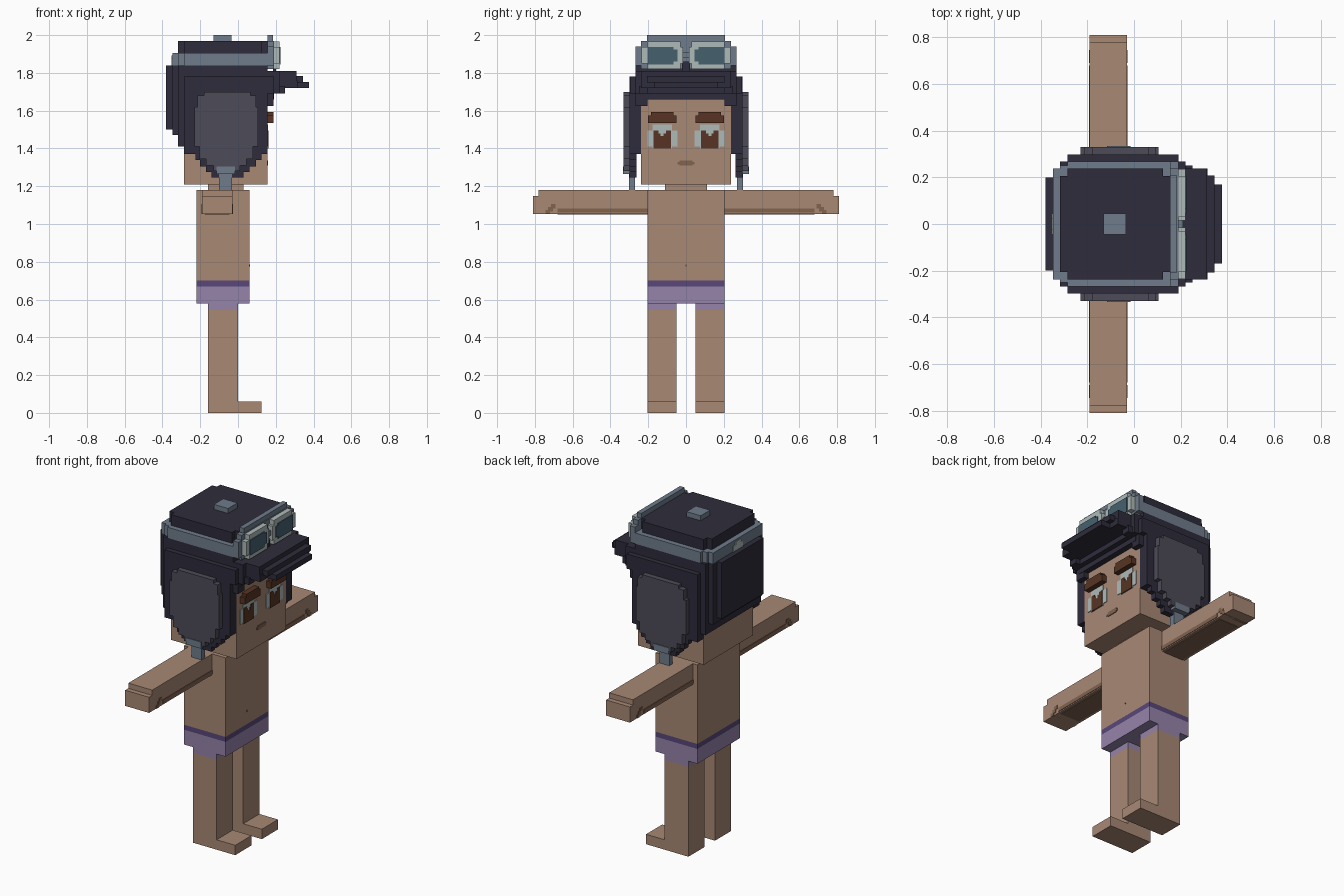
import bpy, bmesh

cube = bpy.data.objects.get("Cube")
if cube:
    bpy.data.objects.remove(cube, do_unlink=True)


def material(name, hexcode):
    rgb = [int(hexcode[i:i + 2], 16) / 255 for i in (0, 2, 4)]
    lin = [c / 12.92 if c <= 0.04045 else ((c + 0.055) / 1.055) ** 2.4 for c in rgb]
    m = bpy.data.materials.new(name)
    m.use_nodes = True
    m.diffuse_color = (*lin, 1)
    m.node_tree.nodes["Principled BSDF"].inputs["Base Color"].default_value = (*lin, 1)
    return m


SKIN = material("skin", "A88874")
SHADE = material("dark_skin", "81634F")
BROWN = material("brown", "573423")
LILAC = material("lilac", "9583A9")
PURPLE = material("purple", "584779")
LEATHER = material("dark_leather", "2E2C3B")
PAD = material("grey_pad", "4D4B58")
STEEL = material("steel_blue", "6F7C8B")
PALE = material("pale_grey", "AEBAB9")
LENS = material("teal_lens", "45616F")


def finish(name, bm, mat):
    bmesh.ops.recalc_face_normals(bm, faces=bm.faces)
    me = bpy.data.meshes.new(name)
    bm.to_mesh(me)
    bm.free()
    me.materials.append(mat)
    ob = bpy.data.objects.new(name, me)
    bpy.context.collection.objects.link(ob)
    return ob


def boxes(name, mat, *specs):
    """One object made of boxes, each (x0, x1, y0, y1, z0, z1)."""
    bm = bmesh.new()
    for x0, x1, y0, y1, z0, z1 in specs:
        vs = bmesh.ops.create_cube(bm, size=1)["verts"]
        for v in vs:
            v.co = (x1 if v.co.x > 0 else x0,
                    y1 if v.co.y > 0 else y0,
                    z1 if v.co.z > 0 else z0)
    return finish(name, bm, mat)


def pair(name, mat, *specs):
    """The same boxes on both sides of the y = 0 plane."""
    boxes("left_" + name, mat, *specs)
    boxes("right_" + name, mat, *[(a, b, -d, -c, e, f) for a, b, c, d, e, f in specs])


def stepped_plate(name, mat, rows, y0, y1):
    """Plate with a stair-stepped outline; rows are (z_top, x0, x1), last row ends it."""
    right, left = [], []
    for (top, x0, x1), nxt in zip(rows, rows[1:]):
        right += [(x1, top), (x1, nxt[0])]
        left += [(x0, top), (x0, nxt[0])]
    outline = right + left[::-1]
    for side, s in (("left_", 1), ("right_", -1)):
        bm = bmesh.new()
        face = bm.faces.new([bm.verts.new((x, s * y0, z)) for x, z in outline])
        ext = bmesh.ops.extrude_face_region(bm, geom=[face])["geom"]
        for v in ext:
            if isinstance(v, bmesh.types.BMVert):
                v.co.y = s * y1
        finish(side + name, bm, mat)


# Body and shorts
boxes("torso", SKIN, (-.22, .06, -.205, .205, .70, 1.18))
boxes("waistband", PURPLE, (-.22, .06, -.205, .205, .67, .70))
boxes("shorts", LILAC, (-.22, .06, -.205, .205, .58, .67))
boxes("navel", SHADE, (.06, .063, -.005, .005, .775, .785))
boxes("neck", SKIN, (-.16, .03, -.11, .11, 1.17, 1.22))

# Legs
pair("leg", SKIN, (-.16, 0, .05, .205, .06, .545))
pair("foot", SKIN, (-.16, .125, .05, .205, 0, .06))
pair("shorts_cuff", LILAC, (-.16, 0, .05, .205, .545, .58))

# Arms with darker marks along the lower edge
pair("arm", SKIN, (-.19, -.03, .205, .78, 1.053, 1.18))
pair("hand_tip", SKIN, (-.19, -.03, .78, .81, 1.053, 1.148))
pair("arm_marks", SHADE,
     (-.193, -.027, .205, .68, 1.06, 1.083),
     (-.175, -.045, .205, .68, 1.05, 1.06),
     (-.193, -.027, .69, .715, 1.083, 1.105),
     (-.193, -.027, .705, .73, 1.066, 1.09),
     (-.193, -.027, .72, .745, 1.053, 1.073))

# Head and face
F = .155
boxes("head", SKIN, (-.285, F, -.237, .237, 1.21, 1.68))
pair("eyebrow", BROWN, (F, .187, .05, .20, 1.535, 1.575), (F, .187, .065, .185, 1.575, 1.592))
pair("eye_white", PALE,
     (F, F + .004, .045, .08, 1.41, 1.495), (F, F + .004, .172, .205, 1.41, 1.495),
     (F, F + .004, .075, .177, 1.40, 1.528))
pair("iris", BROWN,
     (F, F + .007, .08, .172, 1.40, 1.465),
     (F, F + .007, .08, .107, 1.465, 1.495), (F, F + .007, .145, .172, 1.465, 1.495),
     (F, F + .007, .107, .118, 1.465, 1.48), (F, F + .007, .134, .145, 1.465, 1.48))
boxes("mouth", SHADE, (F, F + .004, -.045, .045, 1.315, 1.327),
      (F, F + .004, -.035, .035, 1.309, 1.335))

# Helmet: rounded back, forehead and crown
boxes("helmet_shell", LEATHER,
      (-.38, -.30, -.20, .20, 1.50, 1.84),
      (-.348, -.29, -.237, .237, 1.47, 1.84),
      (-.317, -.285, -.268, .268, 1.41, 1.84),
      (-.286, .155, -.268, .268, 1.68, 1.84))
boxes("helmet_forehead", LEATHER,
      (.15, .19, -.297, .297, 1.69, 1.78),
      (.15, .22, -.267, .267, 1.69, 1.81),
      (.15, .19, -.24, .24, 1.66, 1.70))
pair("helmet_temple", LEATHER, (F, .188, .205, .267, 1.625, 1.70))
pair("helmet_lining", LEATHER, (-.286, F, .237, .27, 1.37, 1.69))
stepped_plate("helmet_side", LEATHER,
              [(1.78, -.286, .155), (1.37, -.225, .125), (1.34, -.20, .095),
               (1.305, -.17, .06), (1.275, -.14, .03), (1.245, 0, 0)], .262, .298)
boxes("crown", LEATHER, (-.317, .155, -.205, .205, 1.84, 1.97),
      (-.285, .125, -.237, .237, 1.84, 1.97))
boxes("crown_button", STEEL, (-.13, -.035, -.045, .045, 1.97, 2.0))

# Visor brim, stepping down towards its tip
boxes("brim", LEATHER,
      (.20, .31, -.237, .237, 1.75, 1.81),
      (.22, .345, -.207, .207, 1.75, 1.783),
      (.22, .377, -.17, .17, 1.72, 1.752))
pair("brim_edge", LEATHER, (.20, .315, .17, .237, 1.72, 1.76),
     (.20, .25, .20, .25, 1.69, 1.73))

# Ear pads and chin straps
stepped_plate("ear_pad", PAD,
              [(1.70, -.18, .065), (1.68, -.215, .095), (1.62, -.23, .105),
               (1.41, -.205, .08), (1.345, -.17, .045), (1.31, -.13, .01),
               (1.28, 0, 0)], .298, .33)
pair("chin_strap", STEEL, (-.10, -.033, .27, .303, 1.18, 1.27),
     (-.115, -.015, .298, .334, 1.265, 1.305))

# Goggle strap around the crown
boxes("goggle_strap", STEEL,
      (-.348, -.30, -.237, .237, 1.84, 1.905),
      (-.317, -.285, -.25, .25, 1.84, 1.905),
      (-.286, .165, -.268, .268, 1.84, 1.905))
boxes("strap_buckle", PALE, (-.352, -.348, -.045, .045, 1.84, 1.875),
      (-.352, -.348, -.025, .025, 1.875, 1.892))

# Goggles
boxes("goggle_body", STEEL,
      (.155, .19, -.268, .268, 1.84, 1.94),
      (.155, .19, -.237, .237, 1.82, 1.97),
      (.155, .185, -.207, -.04, 1.97, 2.0), (.155, .185, .04, .207, 1.97, 2.0),
      (.155, .185, -.04, .04, 1.955, 2.0))
pair("goggle_rim", PALE,
     (.185, .22, .03, .205, 1.82, 1.967),
     (.185, .22, .015, .235, 1.85, 1.937))
pair("goggle_lens", LENS, (.215, .225, .065, .205, 1.845, 1.937),
     (.215, .225, .045, .205, 1.86, 1.925))
boxes("goggle_bridge", LEATHER, (.185, .20, -.02, .02, 1.81, 1.86))
boxes("goggle_nose_clip", STEEL, (.185, .21, -.018, .018, 1.88, 1.91))
